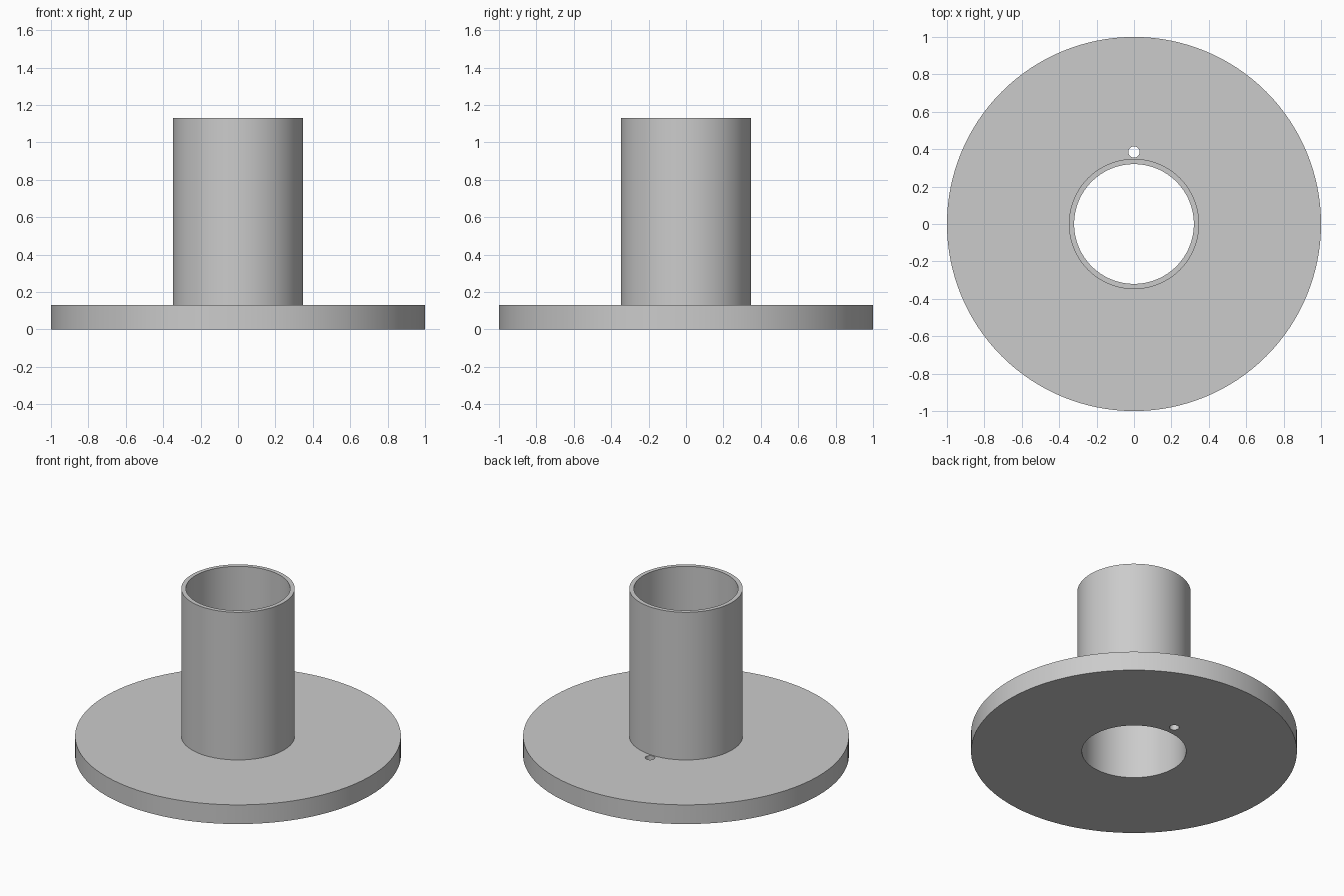
import bpy
import bmesh
import math
from mathutils import Matrix

SEGMENTS = 128
BASE_RADIUS, BASE_HEIGHT = 1.0, 0.13
TUBE_OUTER, TUBE_INNER, TOP = 0.348, 0.32, 1.13
HOLE_RADIUS, HOLE_Y = 0.03, 0.385

cube = bpy.data.objects.get("Cube")
if cube:
    bpy.data.objects.remove(cube, do_unlink=True)

# Single flat grey
grey = bpy.data.materials.new("light_grey")
grey.use_nodes = True
colour = (0.6, 0.6, 0.6, 1)
grey.diffuse_color = colour
grey.node_tree.nodes["Principled BSDF"].inputs["Base Color"].default_value = colour


def make_object(name, bm):
    bmesh.ops.recalc_face_normals(bm, faces=bm.faces[:])
    mesh = bpy.data.meshes.new(name)
    bm.to_mesh(mesh)
    bm.free()
    mesh.materials.append(grey)
    obj = bpy.data.objects.new(name, mesh)
    bpy.context.collection.objects.link(obj)
    return obj


# Flange and hollow tube, turned from one closed profile
profile = [(TUBE_INNER, 0), (BASE_RADIUS, 0), (BASE_RADIUS, BASE_HEIGHT),
           (TUBE_OUTER, BASE_HEIGHT), (TUBE_OUTER, TOP), (TUBE_INNER, TOP)]
bm = bmesh.new()
verts = [bm.verts.new((r, 0, z)) for r, z in profile]
edges = [bm.edges.new((v, verts[(i + 1) % len(verts)])) for i, v in enumerate(verts)]
bmesh.ops.spin(bm, geom=verts + edges, cent=(0, 0, 0), axis=(0, 0, 1),
               angle=math.tau, steps=SEGMENTS, use_merge=True)
bmesh.ops.remove_doubles(bm, verts=bm.verts[:], dist=0.0001)
flange = make_object("flanged_tube", bm)

# Small pin hole through the flange, behind the tube
bm = bmesh.new()
bmesh.ops.create_cone(bm, cap_ends=True, segments=32, radius1=HOLE_RADIUS,
                      radius2=HOLE_RADIUS, depth=BASE_HEIGHT * 2,
                      matrix=Matrix.Translation((0, HOLE_Y, BASE_HEIGHT / 2)))
cutter = make_object("pin_hole_cutter", bm)
cutter.hide_render = True

cut = flange.modifiers.new("pin_hole", "BOOLEAN")
cut.operation = "DIFFERENCE"
cut.solver = "EXACT"
cut.object = cutter

bpy.ops.object.select_all(action="DESELECT")
flange.select_set(True)
bpy.context.view_layer.objects.active = flange
bpy.ops.object.modifier_apply(modifier=cut.name)
bpy.data.objects.remove(cutter, do_unlink=True)

# Smooth round walls with crisp rims
bpy.ops.object.shade_smooth_by_angle(angle=math.radians(30))
